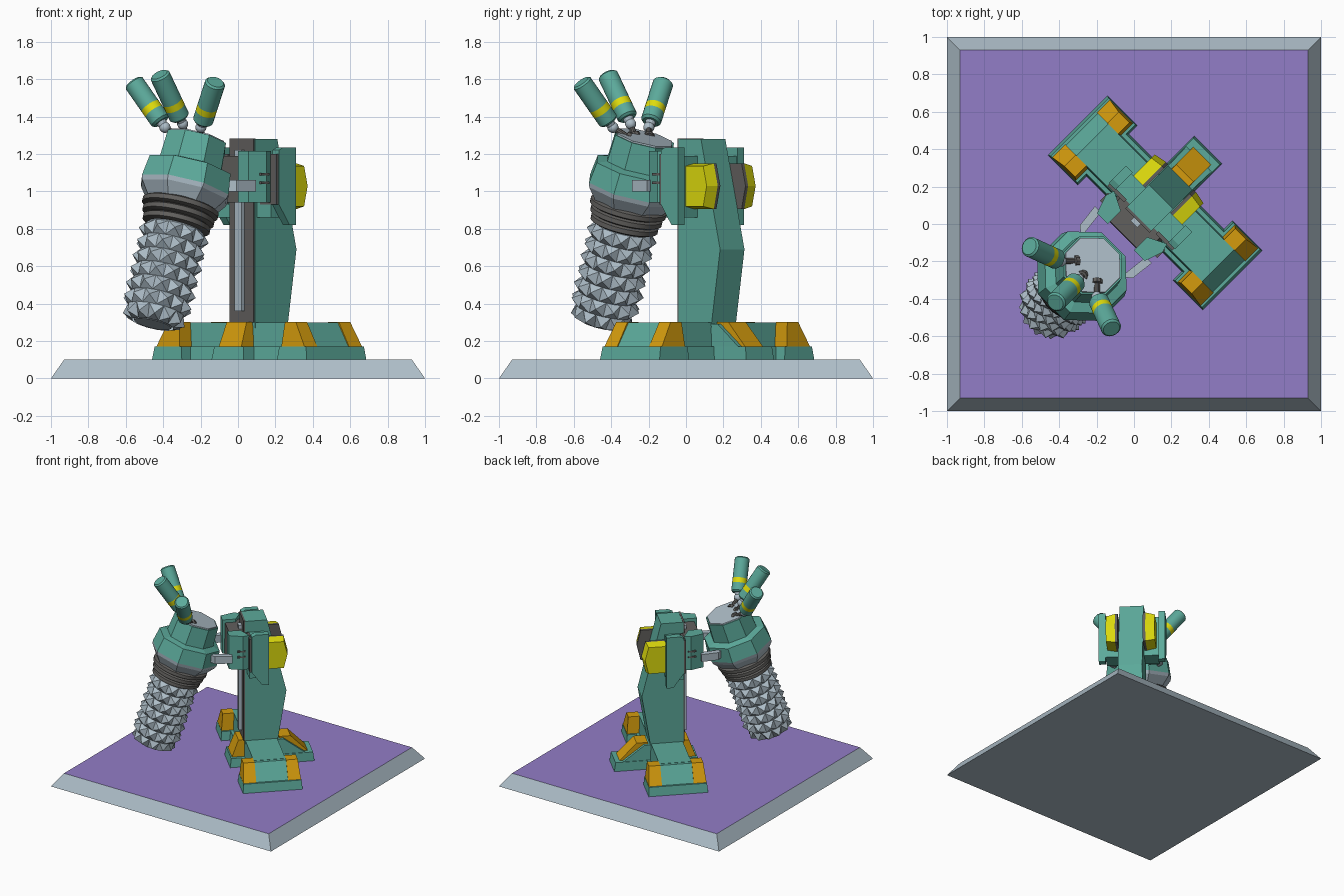
import bpy, bmesh, math
from mathutils import Matrix, Vector

if "Cube" in bpy.data.objects:
    bpy.data.objects.remove(bpy.data.objects["Cube"])


def material(name, r, g, b):
    m = bpy.data.materials.new(name)
    m.use_nodes = True
    m.diffuse_color = (r, g, b, 1)
    m.node_tree.nodes["Principled BSDF"].inputs["Base Color"].default_value = (r, g, b, 1)
    return m


TEAL = material("teal", .107, .402, .328)
PURPLE = material("purple", .29, .205, .57)
STEEL = material("light steel", .42, .51, .575)
DARK = material("dark grey", .12, .116, .11)
YELLOW = material("yellow", .74, .72, .004)
ORANGE = material("orange", .66, .33, .004)

# The machine faces a corner of its platform
TURN = Matrix.Rotation(math.radians(-45), 4, 'Z')


def finish(name, bm, mats, matrix=TURN, smooth=False):
    bmesh.ops.recalc_face_normals(bm, faces=bm.faces)
    me = bpy.data.meshes.new(name)
    bm.to_mesh(me)
    bm.free()
    for m in mats:
        me.materials.append(m)
    ob = bpy.data.objects.new(name, me)
    bpy.context.collection.objects.link(ob)
    ob.matrix_world = matrix
    if smooth:
        bpy.ops.object.select_all(action='DESELECT')
        ob.select_set(True)
        bpy.context.view_layer.objects.active = ob
        bpy.ops.object.shade_smooth_by_angle(angle=math.radians(40))
    return ob


def hull(name, pts, mat, matrix=TURN):
    bm = bmesh.new()
    for p in pts:
        bm.verts.new(p)
    bmesh.ops.convex_hull(bm, input=bm.verts)
    bmesh.ops.dissolve_limit(bm, angle_limit=.01, verts=bm.verts, edges=bm.edges)
    return finish(name, bm, [mat], matrix)


def block(name, low, z0, high, z1, mat, side=1, matrix=TURN):
    """Tapered block between two rectangles (x0, x1, y0, y1)."""
    pts = [(side * x, y, z) for r, z in ((low, z0), (high, z1))
           for x in r[:2] for y in r[2:]]
    return hull(name, pts, mat, matrix)


def prism(name, profile, x0, x1, mat, side=1, inset=0):
    """Side profile (y, z) pushed from x0 to x1, the outer end shrunk by inset."""
    cy = sum(p[0] for p in profile) / len(profile)
    cz = sum(p[1] for p in profile) / len(profile)
    pts = [(side * x0, y, z) for y, z in profile]
    pts += [(side * x1, y + (cy - y) * inset, z + (cz - z) * inset) for y, z in profile]
    return hull(name, pts, mat)


def lathe(name, profile, sides, mats, matrix, band=None, smooth=False):
    """Turned part from (radius, height) pairs; band = index of a ring in the second colour."""
    bm = bmesh.new()
    rings = []
    for r, z in profile:
        rings.append([bm.verts.new((r * math.cos(a), r * math.sin(a), z))
                      for a in ((i + .5) * math.tau / sides for i in range(sides))])
    for k in range(len(rings) - 1):
        for i in range(sides):
            j = (i + 1) % sides
            f = bm.faces.new((rings[k][i], rings[k][j], rings[k + 1][j], rings[k + 1][i]))
            f.material_index = int(k == band)
    bm.faces.new(rings[0])
    bm.faces.new(rings[-1])
    return finish(name, bm, mats, matrix, smooth)


def along(a, b):
    """Matrix whose z axis runs from a to b, and the distance."""
    d = Vector(b) - Vector(a)
    return TURN @ Matrix.Translation(a) @ d.to_track_quat('Z', 'Y').to_matrix().to_4x4(), d.length


# Platform with a coloured deck
W, D = 1, .93
platform = block("platform", (-W, W, -W, W), 0, (-D, D, -D, D), .1, STEEL, 1, Matrix())
platform.data.materials.append(PURPLE)
for f in platform.data.polygons:
    f.material_index = int(f.normal.z > .9)

# Base bar with a foot at each end
block("base_bar", (-.45, .45, .03, .29), .1, (-.45, .45, .04, .28), .3, TEAL)
block("base_skirt", (-.4, .4, .0, .32), .1, (-.4, .4, .01, .31), .17, TEAL)
for s, label in ((1, "left"), (-1, "right")):
    block(label + "_foot_skirt", (.36, .585, -.065, .385), .1,
          (.37, .572, -.058, .38), .17, TEAL, s)
    block(label + "_foot_ramp", (.38, .555, .04, .28), .17, (.38, .475, .04, .28), .298, TEAL, s)
    for y0, y1, end in ((-.057, .04, "front"), (.28, .378, "back")):
        t0, t1 = (y0 + .012, y1) if end == "front" else (y0, y1 - .012)
        block(f"{label}_{end}_foot_pad", (.385, .56, y0, y1), .17,
              (.4, .482, t0, t1), .302, ORANGE, s)

# Rear leg and front toe
block("rear_leg_skirt", (-.105, .105, .25, .56), .1, (-.1, .1, .25, .55), .17, TEAL)
block("rear_leg", (-.095, .095, .25, .49), .17, (-.09, .09, .25, .33), .29, TEAL)
block("rear_leg_pad", (-.068, .068, .3, .515), .17, (-.066, .066, .3, .385), .302, ORANGE)
block("toe_skirt", (-.12, .12, -.08, .06), .1, (-.11, .11, -.07, .06), .17, TEAL)
block("toe_pad", (-.085, .085, -.06, .05), .17, (-.075, .075, -.01, .05), .302, ORANGE)

# Column, its front panel and the rail
prism("column", [(.035, .2), (.035, 1.28), (.205, 1.28), (.35, .69), (.27, .2)], -.092, .092, TEAL)
block("column_panel", (-.091, .091, .026, .04), .3, (-.091, .091, .026, .04), 1.282, DARK)
block("lift_rail", (-.025, .025, .0, .03), .36, (-.025, .025, .0, .03), 1.22, STEEL)

# Carriage that rides on the column
block("carriage_core", (-.17, .17, -.085, .06), .94, (-.15, .15, -.08, .06), 1.19, DARK)
block("carriage_back", (-.2, .2, .05, .18), .86, (-.2, .2, .05, .18), 1.19, TEAL)
ear = [(.06, .93), (.06, 1.22), (.09, 1.235), (.19, 1.235), (.19, .82), (.14, .82)]
housing = [(.1, .905), (.1, 1.15), (.325, 1.15), (.355, 1.03), (.325, .905)]
for s, label in ((1, "left"), (-1, "right")):
    prism(label + "_ear", ear, .2, .25, TEAL, s)
    block(label + "_ear_face", (.12, .245, .045, .065), .93, (.12, .245, .045, .065), 1.2, DARK, s)
    hull(label + "_jaw", [(s * x, y, z) for x, y in ((.1, -.1), (.18, -.1), (.215, .0), (.2, .05), (.1, .0))
                          for z in (.94, 1.215)], TEAL, TURN)
    for z in (1.04, 1.085):
        block(label + "_vent", (.19, .217, -.04, .02), z, (.19, .217, -.04, .02), z + .012, DARK, s)
    prism(label + "_motor_mount", housing, .095, .115, DARK, s)
    prism(label + "_motor_cover", housing, .115, .185, YELLOW, s, .12)
    # Hinge link to the drill head
    hull(label + "_hinge_link", [(s * x, y, z) for x, y in ((.17, -.08), (.215, -.08), (.2, -.21), (.15, -.25))
                                 for z in (1.0, 1.06)], STEEL)

# Tilted drill head, all measured down its axis from the cap
TILT = math.atan(.336)
HEAD = TURN @ Matrix.Translation((0, -.311, 1.285)) @ Matrix.Rotation(-TILT, 4, 'X')
lathe("head_cap", [(.166, -.02), (.16, .003)], 8, [STEEL], HEAD)
lathe("head_neck", [(.172, -.005), (.185, -.19)], 8, [TEAL], HEAD)
lathe("head_collar", [(.18, -.155), (.24, -.17), (.257, -.285)], 8, [TEAL], HEAD)
lathe("head_cone", [(.257, -.285), (.25, -.31), (.2, -.375)], 8, [STEEL], HEAD)
bellows = [(.17, -.365)]
for k in range(3):
    z, r = -.37 - .045 * k, .208 - .012 * k
    bellows += [(r - .02, z), (r, z - .01), (r, z - .035), (r - .02, z - .044)]
lathe("head_bellows", bellows, 32, [DARK], HEAD, smooth=True)

# Drill: staggered rows of pyramid teeth around a core
lathe("drill_core", [(.148, -.48), (.148, -.97), (.1, -1.05)], 24, [STEEL], HEAD)
bm = bmesh.new()
ROWS, TEETH, STEP = 7, 12, .077
for k in range(ROWS):
    top, last = -.51 - STEP * k, k == ROWS - 1
    rows = []
    for r, z in ((.155, top), (.115 if last else .155, top - STEP)):
        rows.append([bm.verts.new((r * math.cos(a), r * math.sin(a), z)) for a in
                     ((i + .5 * (k % 2)) * math.tau / TEETH for i in range(TEETH))])
    for i in range(TEETH):
        j = (i + 1) % TEETH
        bm.faces.new((rows[0][j], rows[0][i], rows[1][i], rows[1][j]))
bm.normal_update()
for f in bm.faces:
    if f.normal.dot(f.calc_center_median() * Vector((1, 1, 0))) < 0:
        f.normal_flip()
bmesh.ops.poke(bm, faces=bm.faces[:], offset=.042)
finish("drill_teeth", bm, [STEEL], HEAD)

# Three canisters on jointed stems: stem foot, canister bottom, canister top
canisters = {"left": ((.08, -.36, 1.29), (.156, -.424, 1.37), (.311, -.481, 1.585)),
             "middle": ((0, -.39, 1.3), (0, -.438, 1.39), (0, -.594, 1.625)),
             "right": ((-.08, -.36, 1.29), (-.156, -.424, 1.37), (-.311, -.481, 1.585))}
for label, (foot, low, high) in canisters.items():
    m, n = along(low, high)
    r = .055
    lathe(label + "_canister", [(r - .012, 0), (r, .012), (r, .07), (r, .108), (r, n - .01), (r - .01, n)],
          20, [TEAL, YELLOW], m, band=2, smooth=True)
    lathe(label + "_canister_neck", [(.022, -.03), (.03, .005)], 12, [STEEL], m)
    joint = Vector(low) - (Vector(high) - Vector(low)).normalized() * .035
    m, n = along(foot, joint)
    lathe(label + "_stem", [(.032, -.01), (.03, .012), (.016, .014), (.016, n)], 10, [DARK], m)
    ball = [(max(.002, .03 * math.sin(a)), n - .03 * math.cos(a))
            for a in (math.pi * i / 8 for i in range(9))]
    lathe(label + "_joint", ball, 14, [STEEL], m, smooth=True)
